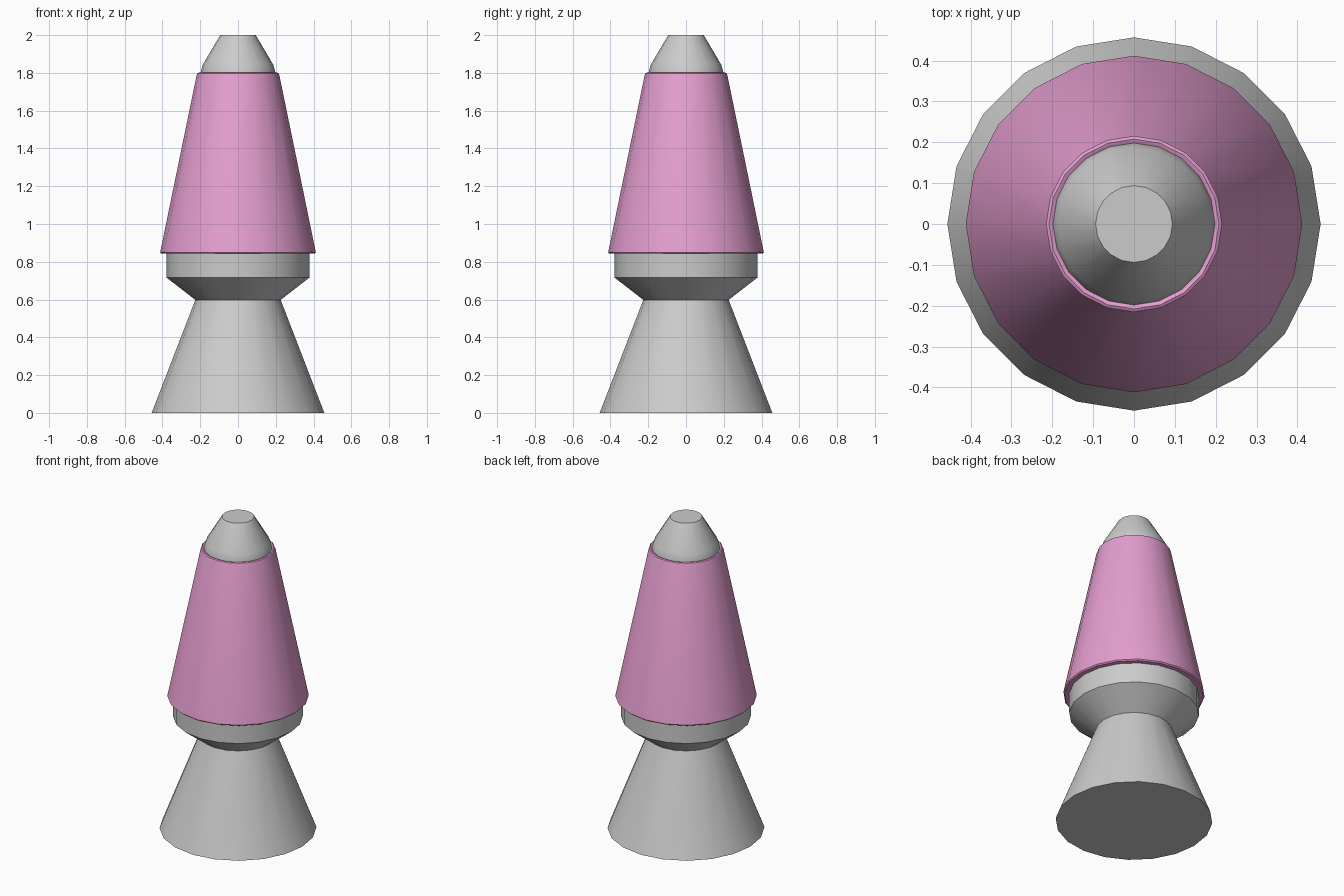
import bpy
import bmesh
import math

if "Cube" in bpy.data.objects:
    bpy.data.objects.remove(bpy.data.objects["Cube"])

SIDES = 20


def material(name, rgb):
    m = bpy.data.materials.new(name)
    m.diffuse_color = (*rgb, 1.0)
    m.use_nodes = True
    m.node_tree.nodes["Principled BSDF"].inputs["Base Color"].default_value = m.diffuse_color
    return m


metal = material("grey metal", (0.60, 0.60, 0.60))
pink = material("pink glass", (0.78, 0.34, 0.63))


def lathe(name, profile, mat, closed=False):
    """Revolve (radius, height) points; cap both ends or join them into a ring."""
    bm = bmesh.new()
    rings = [[bm.verts.new((r * math.cos(2 * math.pi * i / SIDES),
                            r * math.sin(2 * math.pi * i / SIDES), z))
              for i in range(SIDES)] for r, z in profile]
    pairs = list(zip(rings, rings[1:]))
    if closed:
        pairs.append((rings[-1], rings[0]))
    else:
        bm.faces.new(rings[0][::-1])
        bm.faces.new(rings[-1])
    for low, high in pairs:
        for i in range(SIDES):
            j = (i + 1) % SIDES
            bm.faces.new((low[i], low[j], high[j], high[i]))
    bmesh.ops.recalc_face_normals(bm, faces=bm.faces)
    mesh = bpy.data.meshes.new(name)
    bm.to_mesh(mesh)
    bm.free()
    mesh.materials.append(mat)
    ob = bpy.data.objects.new(name, mesh)
    bpy.context.collection.objects.link(ob)
    bpy.ops.object.select_all(action='DESELECT')
    ob.select_set(True)
    bpy.context.view_layer.objects.active = ob
    bpy.ops.object.shade_smooth_by_angle(angle=math.radians(30))
    return ob


# Flared foot, narrow waist and collar
lathe("base", [(0.457, 0), (0.226, 0.598), (0.378, 0.716), (0.378, 0.85)], metal)

# Tapered glass with thin rounded rims
lathe("glass", [(0.37, 0.843), (0.405, 0.843), (0.412, 0.85), (0.219, 1.788),
                (0.215, 1.798), (0.208, 1.802), (0.20, 1.799), (0.19, 1.79)],
      pink, closed=True)

# Truncated cone cap
lathe("cap", [(0.199, 1.79), (0.198, 1.802), (0.187, 1.843), (0.094, 2.0)], metal)
